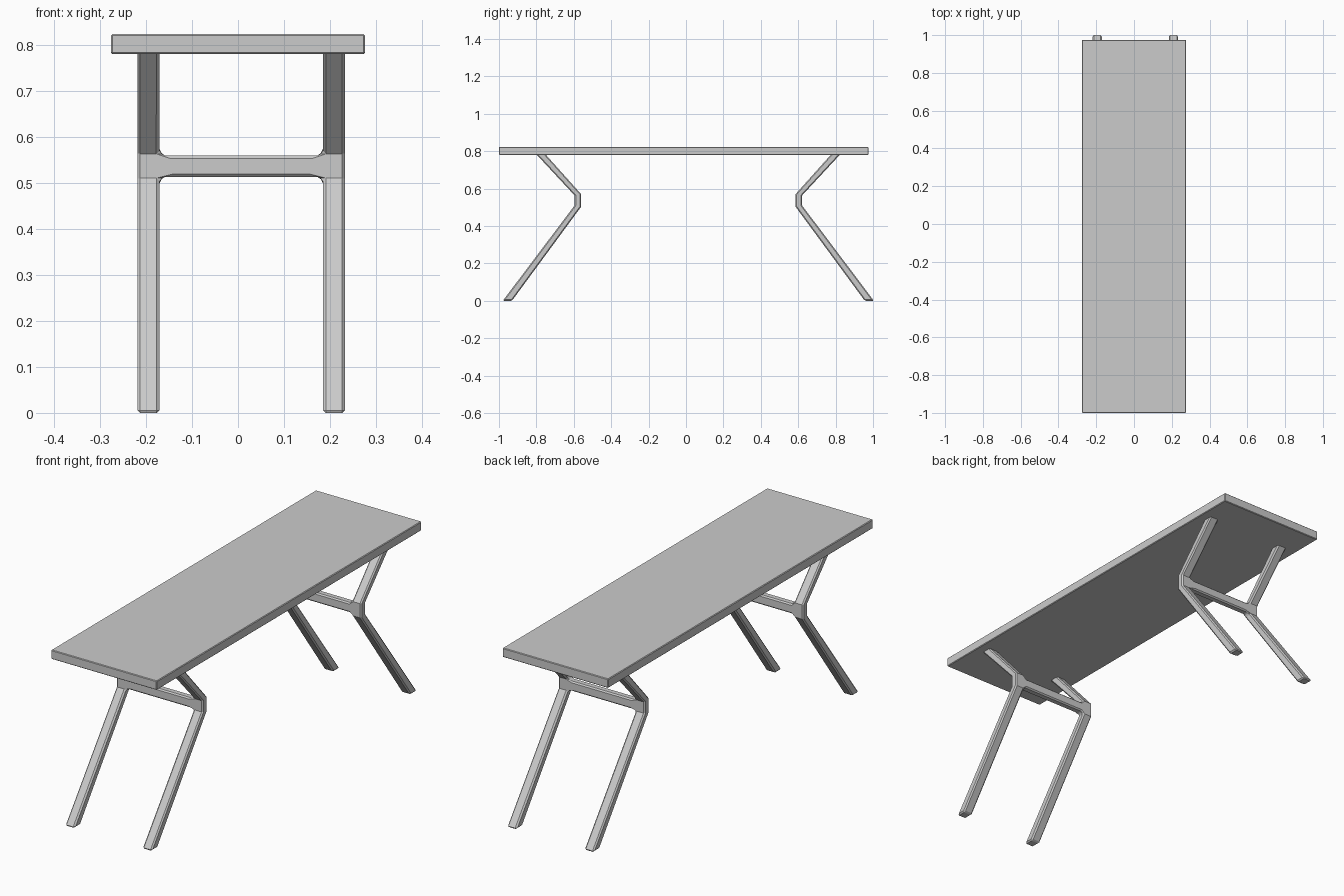
import bpy
import bmesh

cube = bpy.data.objects.get("Cube")
if cube:
    bpy.data.objects.remove(cube)

grey = bpy.data.materials.new("plain grey")
grey.use_nodes = True
colour = (0.6, 0.6, 0.6, 1)
grey.diffuse_color = colour
grey.node_tree.nodes["Principled BSDF"].inputs["Base Color"].default_value = colour


def finish(name, bm, bevel):
    """Turn a bmesh into a chamfered object."""
    bmesh.ops.recalc_face_normals(bm, faces=bm.faces[:])
    mesh = bpy.data.meshes.new(name)
    bm.to_mesh(mesh)
    bm.free()
    mesh.materials.append(grey)
    obj = bpy.data.objects.new(name, mesh)
    bpy.context.collection.objects.link(obj)
    mod = obj.modifiers.new("chamfer", 'BEVEL')
    mod.width = bevel
    mod.segments = 1
    mod.limit_method = 'ANGLE'
    mod.angle_limit = 0.9
    return obj


# Table top
bm = bmesh.new()
bmesh.ops.create_cube(bm, size=1)
for v in bm.verts:
    v.co.x *= 0.552
    v.co.y = v.co.y * 1.975 - 0.0125
    v.co.z = v.co.z * 0.043 + 0.8015
finish("table_top", bm, 0.003)

# Side profile of a leg, as (y, z) rows from foot to top, outer and inner face
OUTER = [(-0.992, 0.0), (-0.608, 0.510), (-0.608, 0.563), (-0.819, 0.79)]
INNER = [(-0.943, 0.0), (-0.573, 0.503), (-0.573, 0.570), (-0.770, 0.79)]
LEG_OUT, LEG_IN, FILLET = 0.2255, 0.1775, 0.012
BAR_LOW, BAR_HIGH = 0.513, 0.559
X_MID, Y_MID = 0.007, 0.0125


def add_sheet(bm, rows, side):
    """H-shaped folded sheet: two bent legs joined at the knee by a crossbar."""
    def vert(x, y, z):
        return bm.verts.new((x + X_MID, side * y + Y_MID, z))

    legs = {}
    for s in (-1, 1):
        legs[s] = [(vert(s * LEG_OUT, y, z), vert(s * LEG_IN, y, z)) for y, z in rows]
    knee_y = rows[1][0]
    bar = {(s, z): vert(s * (LEG_IN - FILLET), knee_y, z)
           for s in (-1, 1) for z in (BAR_LOW, BAR_HIGH)}
    faces = []
    for s in (-1, 1):
        for a, b in zip(legs[s], legs[s][1:]):
            faces.append([a[0], a[1], b[1], b[0]])
    faces.append([legs[-1][1][1], bar[-1, BAR_LOW], bar[1, BAR_LOW], legs[1][1][1],
                  legs[1][2][1], bar[1, BAR_HIGH], bar[-1, BAR_HIGH], legs[-1][2][1]])
    verts = [v for s in (-1, 1) for pair in legs[s] for v in pair] + list(bar.values())
    return verts, [bm.faces.new(f) for f in faces]


def leg_frame(name, side):
    bm = bmesh.new()
    outer, faces = add_sheet(bm, OUTER, side)
    rim = [e for f in faces for e in f.edges if len(e.link_faces) == 1]
    inner, _ = add_sheet(bm, INNER, side)
    partner = dict(zip(outer, inner))
    # Close the rim between the outer and inner sheets
    for e in rim:
        a, b = e.verts
        bm.faces.new((a, b, partner[b], partner[a]))
    return finish(name, bm, 0.006)


leg_frame("front_leg_frame", 1)
leg_frame("back_leg_frame", -1)
